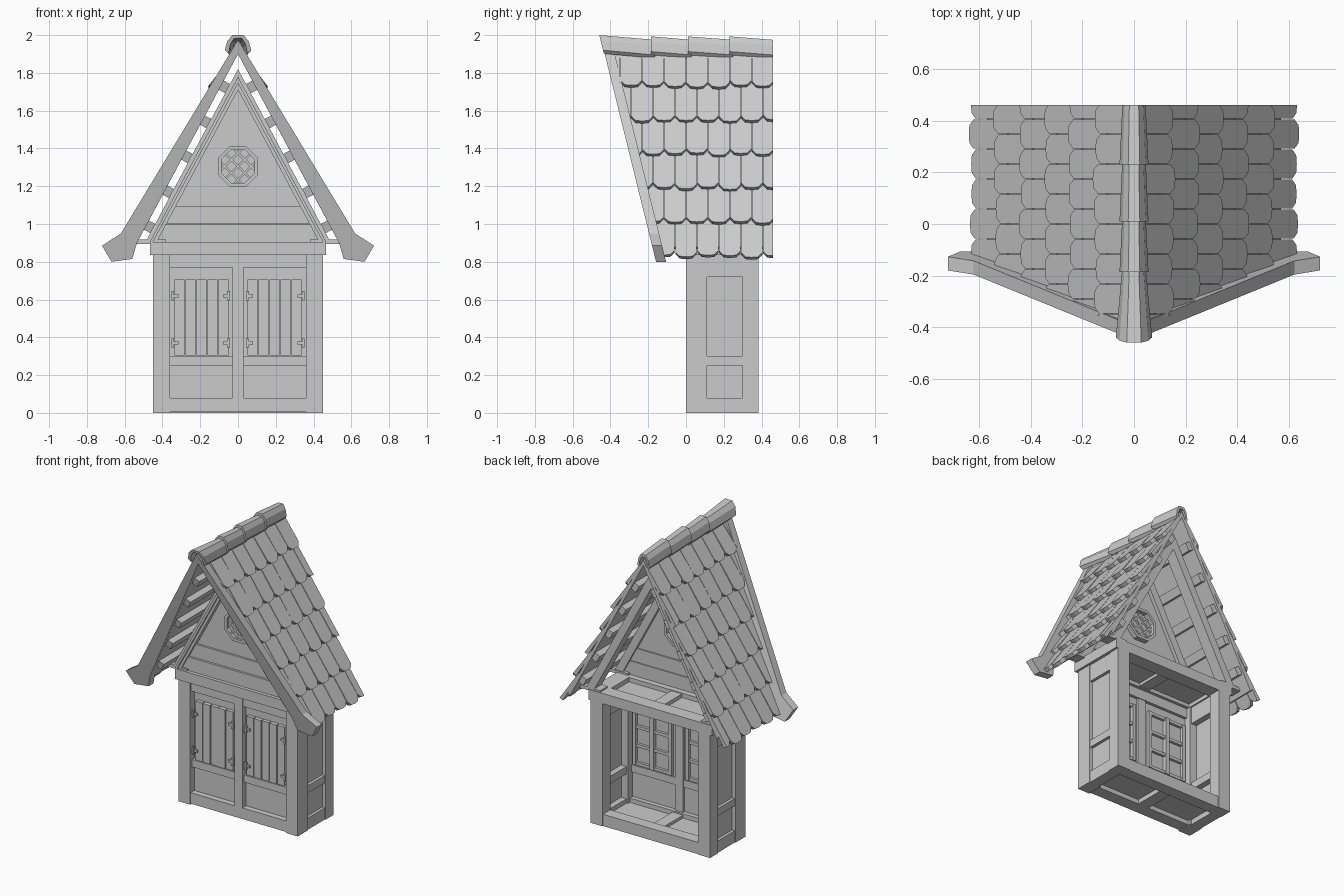
import bpy, bmesh, math, random
from mathutils import Vector

random.seed(4)
cube = bpy.data.objects.get("Cube")
if cube:
    bpy.data.objects.remove(cube, do_unlink=True)

grey = bpy.data.materials.new("plain_grey")
grey.use_nodes = True
grey.diffuse_color = (0.6, 0.6, 0.6, 1)
grey.node_tree.nodes["Principled BSDF"].inputs["Base Color"].default_value = (0.6, 0.6, 0.6, 1)

LEAN = 0.247                      # the roof front leans forward towards the ridge
FRONT, BACK = -0.46, 0.46
TILT = math.atan(1.87)            # roof pitch
COS, SIN = math.cos(TILT), math.sin(TILT)


def finish(name, bm, mirror=False):
    bmesh.ops.recalc_face_normals(bm, faces=bm.faces)
    mesh = bpy.data.meshes.new(name)
    bm.to_mesh(mesh)
    bm.free()
    mesh.materials.append(grey)
    obj = bpy.data.objects.new(name, mesh)
    bpy.context.collection.objects.link(obj)
    if mirror:
        obj.modifiers.new("mirror", "MIRROR").use_mirror_merge = False
    return obj


def loft(bm, ring_a, ring_b):
    """Closed solid between two matching outlines."""
    a = [bm.verts.new(p) for p in ring_a]
    b = [bm.verts.new(p) for p in ring_b]
    bm.faces.new(a)
    bm.faces.new(b[::-1])
    for i in range(len(a)):
        j = (i + 1) % len(a)
        bm.faces.new((a[i], b[i], b[j], a[j]))


def boxes(name, specs, mirror=False):
    bm = bmesh.new()
    for x0, x1, y0, y1, z0, z1 in specs:
        ring = [(x0, y0), (x1, y0), (x1, y1), (x0, y1)]
        loft(bm, [(x, y, z0) for x, y in ring], [(x, y, z1) for x, y in ring])
    return finish(name, bm, mirror)


def prism(name, outline, y0, y1, lean0=0, lean1=0, mirror=True):
    """Outline in x, z pushed from y0 to y1; each end may lean."""
    bm = bmesh.new()
    loft(bm, [(x, y0 + lean0 * (2 - z), z) for x, z in outline],
         [(x, y1 + lean1 * (2 - z), z) for x, z in outline])
    return finish(name, bm, mirror)


def on_slope(s, y, n):
    """Point s down the roof slope, n above the underside."""
    return Vector((s * COS + n * SIN, y, 1.90 - s * SIN + n * COS))


def clip_to_roof(bm, inset):
    for co, no in (((0, FRONT + inset, 2), (0, -1, -LEAN)), ((0, BACK, 0), (0, 1, 0))):
        bmesh.ops.bisect_plane(bm, geom=bm.verts[:] + bm.edges[:] + bm.faces[:],
                               plane_co=co, plane_no=no, clear_outer=True)
        bmesh.ops.holes_fill(bm, edges=[e for e in bm.edges if e.is_boundary], sides=0)


# Timber frame of the body
boxes("corner_posts", [(0.36, 0.45, 0, 0.11, 0, 0.84), (0.36, 0.45, 0.30, 0.385, 0, 0.84)], True)
boxes("side_rails", [(0.37, 0.445, 0.1, 0.31, z0, z1)
                     for z0, z1 in ((0, 0.08), (0.25, 0.30), (0.72, 0.84))], True)
boxes("side_panels", [(0.41, 0.425, 0.1, 0.31, 0.05, 0.8)], True)
boxes("floor_frame", [(-0.37, 0.37, 0.005, 0.09, 0.005, 0.08), (-0.37, 0.37, 0.30, 0.38, 0, 0.08),
                      (-0.04, 0.04, 0.08, 0.31, 0.005, 0.07)])
boxes("floor_panels", [(-0.38, 0.38, 0.08, 0.31, 0.035, 0.05)])
boxes("ceiling_frame", [(-0.465, 0.465, -0.015, 0.1, 0.835, 0.905),
                        (-0.465, 0.465, 0.29, 0.385, 0.835, 0.905),
                        (-0.04, 0.04, 0.09, 0.3, 0.84, 0.90)])
boxes("ceiling_side_beams", [(0.36, 0.465, 0.09, 0.3, 0.835, 0.905)], True)
boxes("ceiling_panels", [(-0.37, 0.37, 0.09, 0.3, 0.86, 0.875)])
boxes("eave_ties", [(0.38, 0.54, 0.0, 0.08, 0.895, 0.917), (0.38, 0.54, 0.3, 0.38, 0.895, 0.917)], True)

# Front wall
boxes("front_wall", [(-0.37, 0.37, 0.045, 0.06, 0.05, 0.84)])
boxes("front_rails", [(-0.37, 0.37, 0.01, 0.08, 0.77, 0.84), (-0.37, 0.37, 0.02, 0.07, 0.25, 0.30),
                      (-0.03, 0.03, 0.005, 0.075, 0.08, 0.84)])
planks = 5
step = 0.29 / planks
boxes("shutters", [(0.05 + i * step, 0.05 + (i + 1) * step - 0.005, 0.02 - 0.003 * (i % 2), 0.045,
                    0.305, 0.705) for i in range(planks)], True)
hinges = []
for z in (0.37, 0.62):
    for edge, way in ((0.05, 1), (0.345, -1)):
        x0, x1 = sorted((edge, edge + way * 0.03))
        hinges += [(x0, x1, 0.008, 0.02, z - 0.008, z + 0.008),
                   (edge - 0.007, edge + 0.007, 0.005, 0.022, z - 0.025, z + 0.025)]
boxes("shutter_hinges", hinges, True)

# Casement windows seen from inside
bars = [(x - 0.012, x + 0.012, 0.055, 0.082, 0.31, 0.71) for x in (0.065, 0.335)]
bars += [(0.185, 0.215, 0.055, 0.086, 0.31, 0.71)]
bars += [(0.065, 0.335, 0.055, 0.078, z - 0.01, z + 0.01) for z in (0.32, 0.445, 0.57, 0.70)]
boxes("window_frames", bars, True)

# Gable
def gable_x(z, apex=1.74):
    return (apex - z) / 1.87

prism("gable_wall", [(-gable_x(0.9), 0.9), (gable_x(0.9), 0.9), (0, 1.74)], 0.03, 0.05, mirror=False)
for name, z0, z1, y in (("lower_board", 0.90, 0.998, 0.008), ("upper_board", 1.002, 1.095, 0.016)):
    prism(name, [(-gable_x(z0), z0), (gable_x(z0), z0), (gable_x(z1), z1), (-gable_x(z1), z1)],
          y, 0.06, mirror=False)
rafter = [(0, 1.82), (0.489, 0.905), (0.43, 0.905), (0, 1.71)]
prism("front_rafters", rafter, -0.005, 0.075)
prism("back_rafters", rafter, 0.30, 0.38)
trim = [(0, 1.78), (0.467, 0.905), (0.45, 0.905), (0, 1.745)]
prism("rafter_trim", trim, -0.018, 0.0)

# Round window in the gable
def octagon(r, y, cz=1.305):
    return [(r * math.cos(a), y, cz + r * math.sin(a))
            for a in [math.pi / 8 + k * math.pi / 4 for k in range(8)]]

bm = bmesh.new()
rings = [[bm.verts.new(p) for p in octagon(r, y)]
         for r, y in ((0.115, 0.005), (0.115, 0.085), (0.095, 0.085), (0.095, 0.005))]
for a, b in zip(rings, rings[1:] + rings[:1]):
    for i in range(8):
        j = (i + 1) % 8
        bm.faces.new((a[i], a[j], b[j], b[i]))
finish("round_window_ring", bm)

bm = bmesh.new()
for way in (1, -1):
    for off in (-0.05, 0, 0.05):
        along = Vector((1, 0, way)).normalized()
        across = Vector((-way, 0, 1)).normalized()
        mid = Vector((0, 0, 1.305)) + across * off
        half = math.sqrt(0.09 ** 2 - off ** 2)
        ring = [mid + along * u * half + across * v * 0.006
                for u, v in ((-1, -1), (1, -1), (1, 1), (-1, 1))]
        loft(bm, [p + Vector((0, 0.016, 0)) for p in ring], [p + Vector((0, 0.062, 0)) for p in ring])
finish("round_window_lattice", bm)

# Roof deck and purlins
deck = [on_slope(s, 0, n) for s, n in ((0, 0), (1.17, 0), (1.17, 0.02))]
prism("roof_deck", [(p.x, p.z) for p in deck] + [(0, 1.942)], FRONT + 0.03, BACK, LEAN, 0)
bm = bmesh.new()
for k in range(5):
    s = 0.16 + k * 0.21
    ring = [(s, -0.038), (s + 0.055, -0.038), (s + 0.055, 0.002), (s, 0.002)]
    loft(bm, [on_slope(a, FRONT, n) for a, n in ring], [on_slope(a, BACK - 0.015, n) for a, n in ring])
clip_to_roof(bm, 0.04)
finish("purlins", bm, True)

# Tiles: six courses, every other one shifted by half a tile
bm = bmesh.new()
width = 0.116
for row in range(6):
    end = 0.223 + row * 0.204
    top = max(end - 0.25, 0.02)
    for col in range(-1, 9):
        mid = BACK - width * (col + 0.5 * (row % 2) + 0.5) + 0.004
        w = width / 2 - 0.002
        low = end + random.uniform(-0.008, 0.008)
        lift = random.uniform(-0.003, 0.004)
        plan = [(-w, top), (w, top), (w, low - 0.03), (w - 0.022, low - 0.004), (0, low),
                (0.022 - w, low - 0.004), (-w, low - 0.03)]

        def skin(at_top, at_end):
            return [on_slope(s, mid + y, at_top + (at_end - at_top) * (s - top) / (end - top))
                    for y, s in plan]
        loft(bm, skin(0.012, 0.028 + lift), skin(0.024, 0.055 + lift))
clip_to_roof(bm, 0.045)
finish("roof_tiles", bm, True)

# Barge boards with flared feet
prism("barge_boards", [(0, 1.975), (0.62, 0.95), (0.72, 0.885), (0.67, 0.80), (0.56, 0.815),
                       (0.535, 0.90), (0, 1.90)], FRONT + 0.005, FRONT + 0.058, LEAN, LEAN)

# Overlapping ridge caps
def cap(y, half, top, lean=0):
    outer = [(-half, -0.085), (-half * 0.8, -0.035), (-half * 0.4, -0.005), (half * 0.4, -0.005),
             (half * 0.8, -0.035), (half, -0.085)]
    inner = [(x * 0.72, z - 0.018) for x, z in outer[::-1]]
    return [(x, y - lean * z, top + z) for x, z in outer + inner]

bm = bmesh.new()
starts = (FRONT, -0.185, 0.01, 0.23)
for i, y0 in enumerate(starts):
    y1 = starts[i + 1] + 0.02 if i < 3 else BACK
    first = i == 0
    loft(bm, cap(y0, 0.07 if first else 0.056, 2.005 if first else 1.998, LEAN if first else 0),
         cap(y1, 0.045, 1.98))
finish("ridge_caps", bm)
